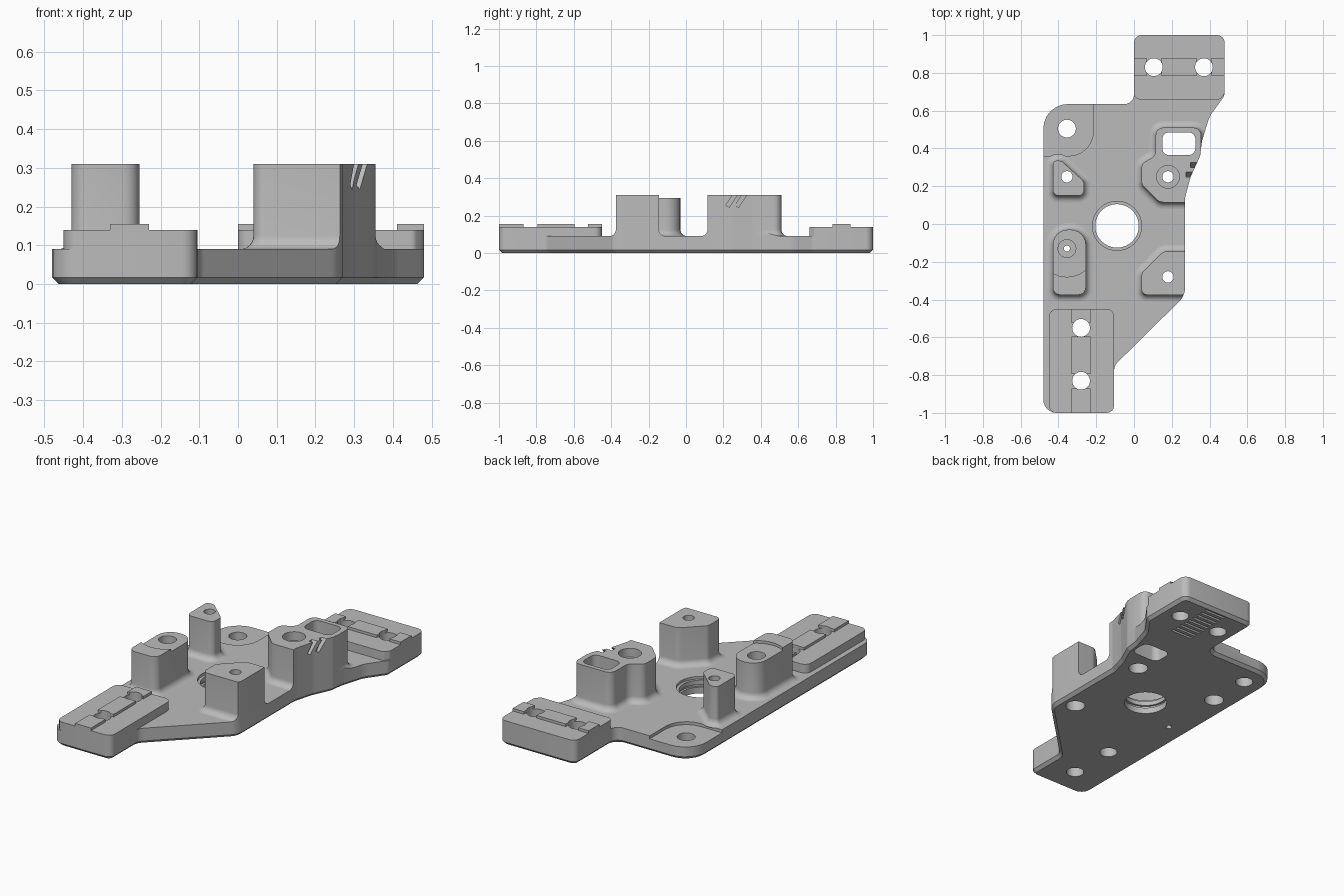
import bpy, bmesh
from math import sin, cos, tan, pi, radians
from mathutils import Vector, Matrix

if "Cube" in bpy.data.objects:
    bpy.data.objects.remove(bpy.data.objects["Cube"])

metal = bpy.data.materials.new("machined_grey")
metal.use_nodes = True
grey = (0.5, 0.5, 0.5, 1)
metal.diffuse_color = grey
metal.node_tree.nodes["Principled BSDF"].inputs["Base Color"].default_value = grey

TOP, POST = 0.09, 0.31


def rounded(corners, steps=6):
    """Counter-clockwise outline with each (x, y, radius) corner filleted."""
    out, n = [], len(corners)
    for i, (x, y, r) in enumerate(corners):
        p = Vector((x, y))
        a = (Vector(corners[i - 1][:2]) - p).normalized()
        b = (Vector(corners[(i + 1) % n][:2]) - p).normalized()
        half = a.angle(b) / 2
        if r == 0 or half > 1.56:
            out.append(p)
            continue
        centre = p + (a + b).normalized() * r / sin(half)
        start = p + a * r / tan(half) - centre
        sweep = (pi - 2 * half) * (1 if a.cross(b) < 0 else -1)
        for k in range(steps + 1):
            out.append(centre + Matrix.Rotation(sweep * k / steps, 2) @ start)
    return out


def box_outline(x0, x1, y0, y1, r):
    return rounded([(x0, y0, r), (x1, y0, r), (x1, y1, r), (x0, y1, r)])


def circle(x, y, r, n=40):
    return [Vector((x + r * cos(2 * pi * k / n), y + r * sin(2 * pi * k / n))) for k in range(n)]


def offset(pts, d):
    out, n = [], len(pts)
    for i, p in enumerate(pts):
        e, f = (p - pts[i - 1]).normalized(), (pts[(i + 1) % n] - p).normalized()
        m = Vector((e.y + f.y, -e.x - f.x)).normalized()
        out.append(p + m * d / max(m.dot(Vector((f.y, -f.x))), 0.3))
    return out


def loft(name, pts, profile):
    """Stack the outline through (height, outward offset) levels and cap it."""
    bm = bmesh.new()
    rings = [[bm.verts.new((p.x, p.y, z)) for p in offset(pts, d)] for z, d in profile]
    n = len(pts)
    for lo, hi in zip(rings, rings[1:]):
        for i in range(n):
            bm.faces.new((lo[i], lo[(i + 1) % n], hi[(i + 1) % n], hi[i]))
    bm.faces.new(rings[0][::-1])
    bm.faces.new(rings[-1])
    bmesh.ops.recalc_face_normals(bm, faces=bm.faces)
    mesh = bpy.data.meshes.new(name)
    bm.to_mesh(mesh)
    bm.free()
    mesh.materials.append(metal)
    ob = bpy.data.objects.new(name, mesh)
    bpy.context.collection.objects.link(ob)
    return ob


def combine(ob, cutters, operation):
    for c in cutters:
        mod = ob.modifiers.new(c.name, 'BOOLEAN')
        mod.object, mod.operation, mod.solver = c, operation, 'EXACT'
    bpy.context.view_layer.update()
    mesh = bpy.data.meshes.new_from_object(ob.evaluated_get(bpy.context.evaluated_depsgraph_get()))
    ob.modifiers.clear()
    ob.data = mesh


def post(name, corners):
    """Upright post with a concave fillet at its foot."""
    r = 0.035
    foot = [(TOP + r * (1 - cos(a)), r * (1 - sin(a))) for a in (k * pi / 12 for k in range(7))]
    return loft(name, rounded(corners), [(TOP - 0.002, r)] + foot + [(POST, 0)])


# Base plate with chamfered underside
plate = rounded([
    (-0.48, -1, 0.07), (-0.105, -1, 0.04), (-0.105, -0.75, 0.06), (0.27, -0.38, 0.1),
    (0.27, 0.14, 0.08), (0.3, 0.25, 0.1), (0.35, 0.36, 0.05), (0.36, 0.44, 0.1),
    (0.4, 0.57, 0.15), (0.48, 0.68, 0.05), (0.48, 1, 0.04), (0, 1, 0.04),
    (0, 0.635, 0.05), (-0.48, 0.635, 0.13)])
base = loft("base_plate", plate, [(0, -0.017), (0.017, 0), (TOP, 0)])

# Mounting pads and their raised rails
pad_z = [(TOP - 0.002, 0), (0.14, 0)]
rail_z = [(0.138, 0), (0.155, 0)]
parts = [
    base,
    loft("front_pad", box_outline(-0.45, -0.105, -1, -0.45, 0.04), pad_z),
    loft("back_pad", rounded([(0, 0.66, 0.03), (0.455, 0.66, 0.02), (0.48, 0.69, 0.03),
                              (0.48, 1, 0.04), (0, 1, 0.04)]), pad_z)]
for lo, hi in ((-1, -0.87), (-0.795, -0.595), (-0.525, -0.45)):
    parts.append(loft("front_rail", box_outline(-0.33, -0.23, lo, hi, 0), rail_z))
for lo, hi in ((0, 0.065), (0.145, 0.33), (0.41, 0.48)):
    parts.append(loft("back_rail", box_outline(lo, hi, 0.783, 0.88, 0), rail_z))

# Posts
stepped = post("stepped_post", [(-0.43, -0.375, 0.04), (-0.255, -0.375, 0.04),
                                (-0.255, -0.03, 0.08), (-0.43, -0.03, 0.08)])
small = post("small_post", [(-0.43, 0.15, 0.03), (-0.265, 0.15, 0.03), (-0.265, 0.225, 0.03),
                            (-0.385, 0.335, 0.03), (-0.43, 0.335, 0.02)])
corner = post("corner_post", [(0.04, -0.375, 0.03), (0.4, -0.375, 0), (0.4, -0.145, 0),
                              (0.155, -0.145, 0.05), (0.04, -0.26, 0.04)])
window = post("window_post", [(0.04, 0.21, 0.04), (0.135, 0.115, 0.05), (0.355, 0.115, 0),
                              (0.355, 0.51, 0.04), (0.115, 0.51, 0.04), (0.115, 0.36, 0.05),
                              (0.04, 0.32, 0.04)])
parts += [stepped, small, corner, window]

# Trim the outer posts flush with the plate edge
envelope = loft("plate_envelope", plate, [(-0.5, 0), (0.5, 0)])
for ob in (corner, window):
    combine(ob, [envelope], 'INTERSECT')

# Through holes, bores and the window
LOW, HIGH = -0.1, 0.5
through = [(LOW, 0), (HIGH, 0)]
cutters = [loft("bolt_hole", circle(x, y, 0.047), through) for x, y in
           ((-0.28, -0.83), (-0.28, -0.55), (0.105, 0.83), (0.37, 0.83), (-0.355, 0.505))]
for x, y in ((-0.355, 0.25), (0.18, -0.28)):
    cutters.append(loft("post_bore", circle(x, y, 0.03),
                        [(LOW, 0.022), (0.07, 0.022), (0.07, 0), (HIGH, 0)]))
cutters += [
    loft("window_post_bore", circle(0.18, 0.25, 0.03),
         [(LOW, 0.022), (0.07, 0.022), (0.07, 0), (0.26, 0), (0.26, 0.03), (HIGH, 0.03)]),
    loft("stepped_post_bore", circle(-0.355, -0.13, 0.02),
         [(LOW, -0.004), (0.2, -0.004), (0.2, 0.027), (HIGH, 0.027)]),
    loft("centre_bore", circle(-0.09, -0.01, 0.115, 64),
         [(LOW, 0), (0.035, 0), (0.035, 0.012), (0.05, 0.012), (0.05, 0),
          (0.075, 0), (0.075, 0.015), (HIGH, 0.015)]),
    loft("window_cut", box_outline(0.15, 0.325, 0.365, 0.485, 0.035), through)]
for ob in parts:
    combine(ob, cutters, 'DIFFERENCE')

# Sunken corner and ventilation slots in the plate
trims = [loft("corner_recess", rounded([(-0.6, 0.36, 0), (-0.215, 0.36, 0.13),
                                        (-0.215, 0.75, 0), (-0.6, 0.75, 0)]),
              [(0.073, 0), (HIGH, 0)])]
for k in range(9):
    y = 0.68 + 0.035 * k
    trims.append(loft("underside_slot", box_outline(0.17, 0.305, y, y + 0.014, 0),
                      [(LOW, 0), (0.02, 0)]))
combine(base, trims, 'DIFFERENCE')

# Lowered seat on the stepped post, slanted notches on the window post
seat = loft("seat_cut", circle(-0.355, -0.13, 0.15), [(0.295, 0), (HIGH, 0)])
combine(stepped, [seat], 'DIFFERENCE')
notches = []
for x, y in ((0.31, 0.255), (0.335, 0.305)):
    notch = loft("notch_cut", box_outline(-0.035, 0.035, -0.011, 0.011, 0), [(-0.06, 0), (0.06, 0)])
    notch.data.transform(Matrix.Translation((x, y, 0.3)) @ Matrix.Rotation(radians(-33), 4, 'X'))
    notches.append(notch)
combine(window, notches, 'DIFFERENCE')

for c in cutters + trims + notches + [envelope, seat]:
    bpy.data.objects.remove(c)

# Smooth the rounded walls, keep the machined edges crisp
bpy.ops.object.select_all(action='DESELECT')
for ob in parts:
    ob.select_set(True)
bpy.context.view_layer.objects.active = base
bpy.ops.object.shade_smooth_by_angle(angle=radians(30))
